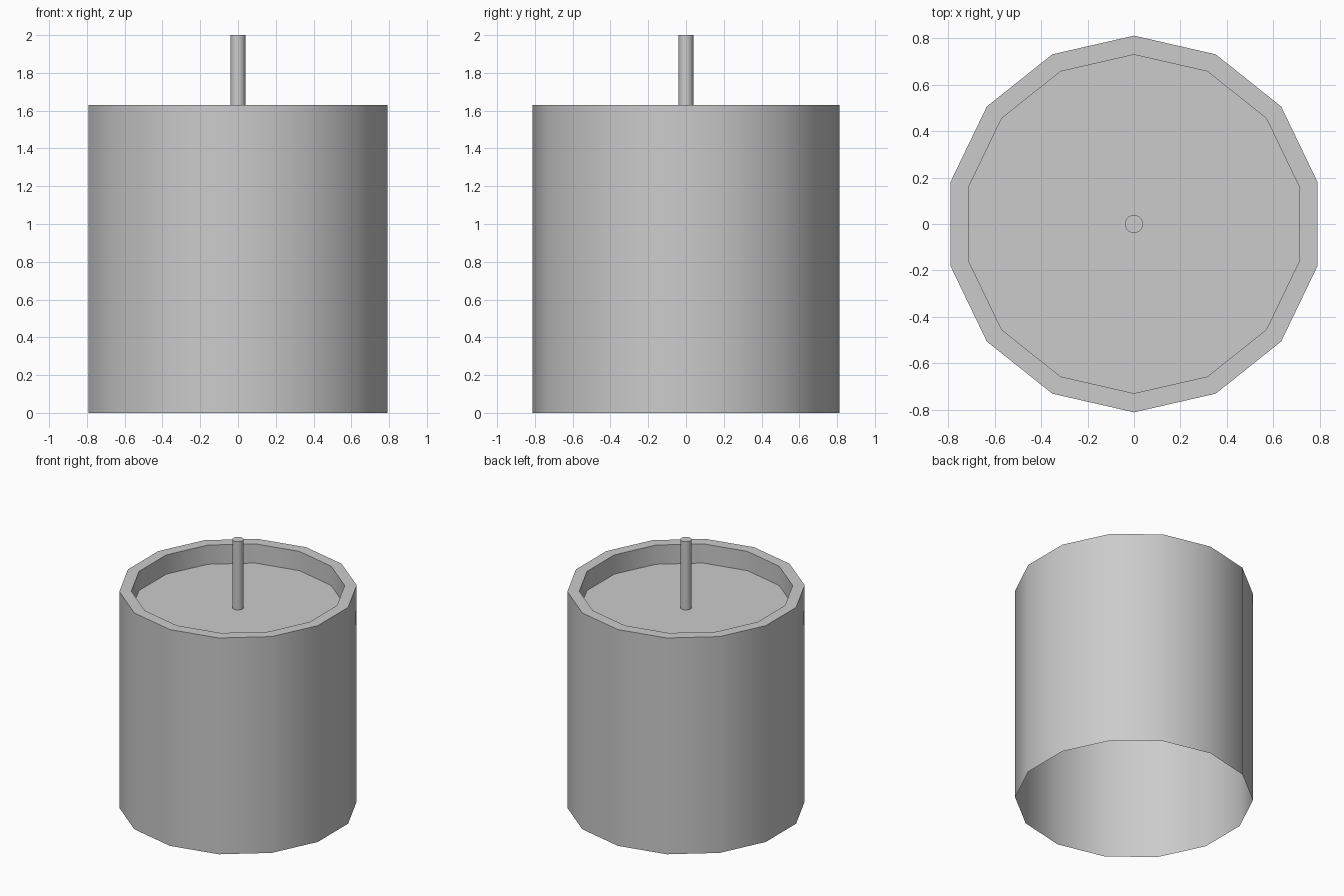
import bpy, bmesh
from math import pi, sin, cos, radians

if "Cube" in bpy.data.objects:
    bpy.data.objects.remove(bpy.data.objects["Cube"])


def lathe(name, profile, sides, cap_end=True):
    """Spin (radius, z) points round the z axis; a corner lies on +y."""
    bm = bmesh.new()
    rings = [[bm.verts.new((r * sin(2 * pi * i / sides), r * cos(2 * pi * i / sides), z))
              for i in range(sides)] for r, z in profile]
    for low, high in zip(rings, rings[1:]):
        for i in range(sides):
            j = (i + 1) % sides
            bm.faces.new((low[j], low[i], high[i], high[j]))
    if cap_end:
        bm.faces.new(rings[-1][::-1])
    mesh = bpy.data.meshes.new(name)
    bm.to_mesh(mesh)
    bm.free()
    obj = bpy.data.objects.new(name, mesh)
    bpy.context.collection.objects.link(obj)
    bpy.ops.object.select_all(action='DESELECT')
    obj.select_set(True)
    bpy.context.view_layer.objects.active = obj
    bpy.ops.object.shade_smooth_by_angle(angle=radians(30))
    return obj


WAX_Z = 1.485

# Candle body: open underneath, outer wall, flat rim, recessed top
lathe("candle_body", [(0.812, 0), (0.812, 1.63), (0.73, 1.63), (0.73, WAX_Z)], 14)

# Wick: thin rod rising from the recessed top
lathe("wick", [(0.039, WAX_Z), (0.039, 2.0)], 32)
